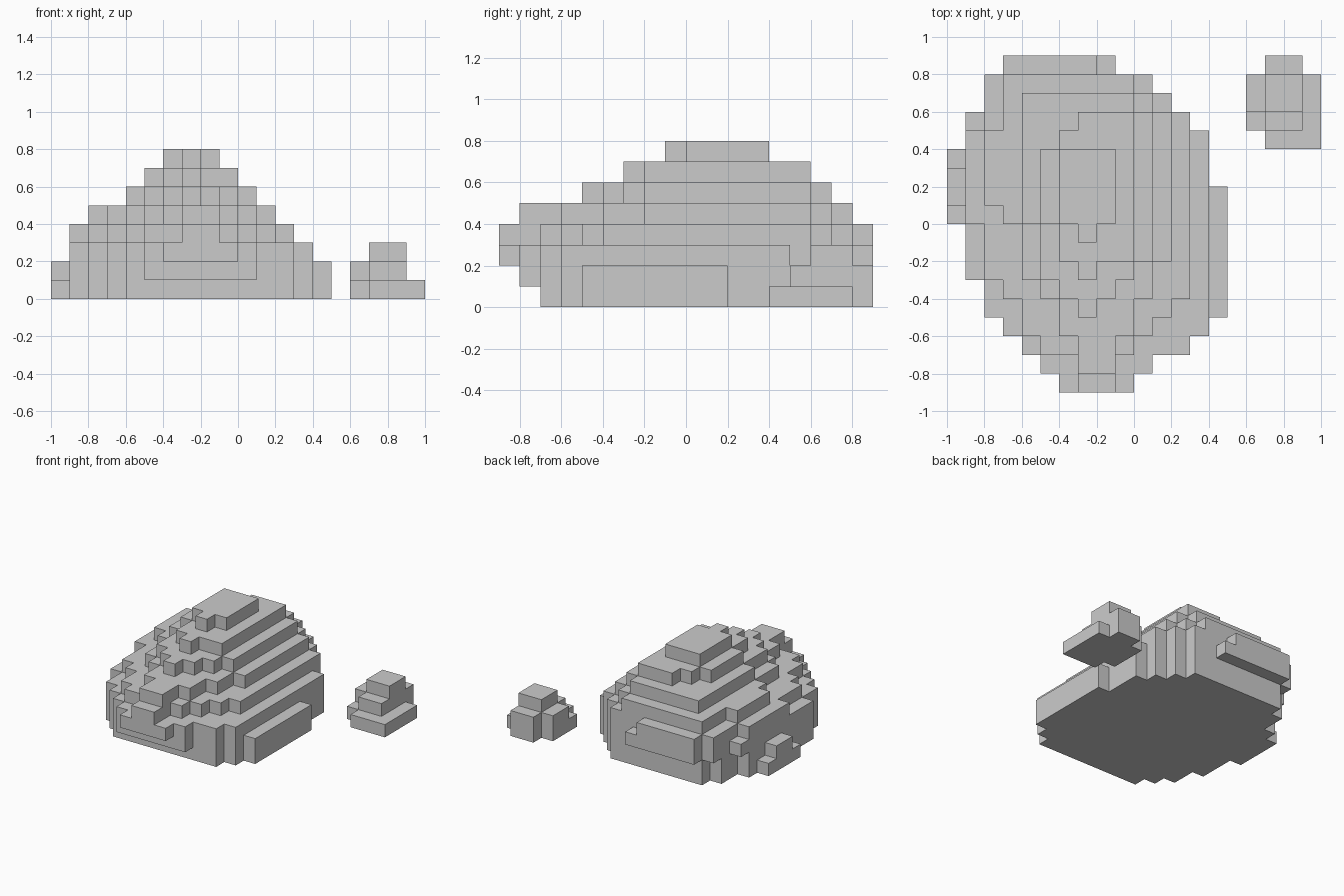
import bpy, bmesh

if "Cube" in bpy.data.objects:
    bpy.data.objects.remove(bpy.data.objects["Cube"])

S = 0.1  # size of one block


def layer(cells, z0, z1, rects):
    """Fill block cells from overlapping rectangles (x0, x1, y0, y1)."""
    for x0, x1, y0, y1 in rects:
        for z in range(z0, z1):
            cells.update((x, y, z) for x in range(x0, x1) for y in range(y0, y1))


def build(name, cells):
    """Make one mesh from the exposed sides of the block cells."""
    bm = bmesh.new()
    verts = {}

    def vert(p):
        if p not in verts:
            verts[p] = bm.verts.new([c * S for c in p])
        return verts[p]

    for cell in sorted(cells):
        for axis in range(3):
            for side in (0, 1):
                n = list(cell)
                n[axis] += 1 if side else -1
                if tuple(n) in cells:
                    continue
                loop = []
                for a, b in ((0, 0), (1, 0), (1, 1), (0, 1)):
                    p = list(cell)
                    p[axis] += side
                    p[(axis + 1) % 3] += a
                    p[(axis + 2) % 3] += b
                    loop.append(vert(tuple(p)))
                bm.faces.new(loop if side else loop[::-1])
    mesh = bpy.data.meshes.new(name)
    bm.to_mesh(mesh)
    bm.free()
    bpy.context.collection.objects.link(bpy.data.objects.new(name, mesh))


# Large boulder: broad foot, bulging middle, stepped peak
rock = set()
layer(rock, 0, 2, [(-9, 5, -3, 2), (-8, 5, -5, 2), (-7, 4, -6, 5), (-6, 3, -7, 6),
                   (-9, 4, -3, 5), (-8, 2, -4, 7), (-7, 1, -4, 8)])
layer(rock, 0, 1, [(-10, -9, 0, 4)])                       # left ledge
layer(rock, 1, 2, [(-10, -9, 1, 3), (-5, 1, -8, -7)])      # ledge top, front lip
layer(rock, 2, 3, [(-9, 4, -3, 5), (-9, 3, -3, 6), (-8, 4, -5, 5), (-7, 4, -6, 0),
                   (-6, 3, -7, 0), (-5, 1, -8, 0), (-4, 0, -9, 0),
                   (-8, 2, 0, 7), (-8, 1, 0, 8), (-7, -1, 0, 9)])
layer(rock, 3, 4, [(-9, 3, 0, 5), (-8, 3, -3, 6), (-7, 3, -4, 0), (-6, 2, -5, 7),
                   (-6, 1, -6, 0), (-5, 0, -7, 0), (-3, -1, -9, 0),
                   (-8, 1, 0, 8), (-7, -2, 0, 9)])
layer(rock, 4, 5, [(-8, 2, 1, 5), (-7, 2, 0, 6), (-6, 2, -2, 6), (-6, 1, -3, 7),
                   (-5, 1, -4, 0), (-4, 0, -6, 0), (-3, -1, -8, 0), (-7, 0, 0, 8)])
layer(rock, 5, 6, [(-6, 1, 0, 6), (-5, 1, -2, 6), (-5, 0, -3, 0),
                   (-4, -1, -4, 0), (-3, -2, -5, 0), (-6, 0, 0, 7)])
layer(rock, 6, 7, [(-5, 0, 0, 4), (-4, 0, -2, 5), (-3, -2, -3, 0), (-3, 0, 0, 6)])
layer(rock, 7, 8, [(-4, -1, 0, 4), (-3, -2, -1, 0)])
build("large_boulder", rock)

# Small stone beside it
stone = set()
layer(stone, 0, 1, [(6, 9, 5, 8), (7, 10, 4, 8), (7, 9, 4, 9)])
layer(stone, 1, 2, [(6, 9, 6, 8), (7, 9, 5, 9)])
layer(stone, 2, 3, [(7, 9, 6, 8)])
build("small_stone", stone)
